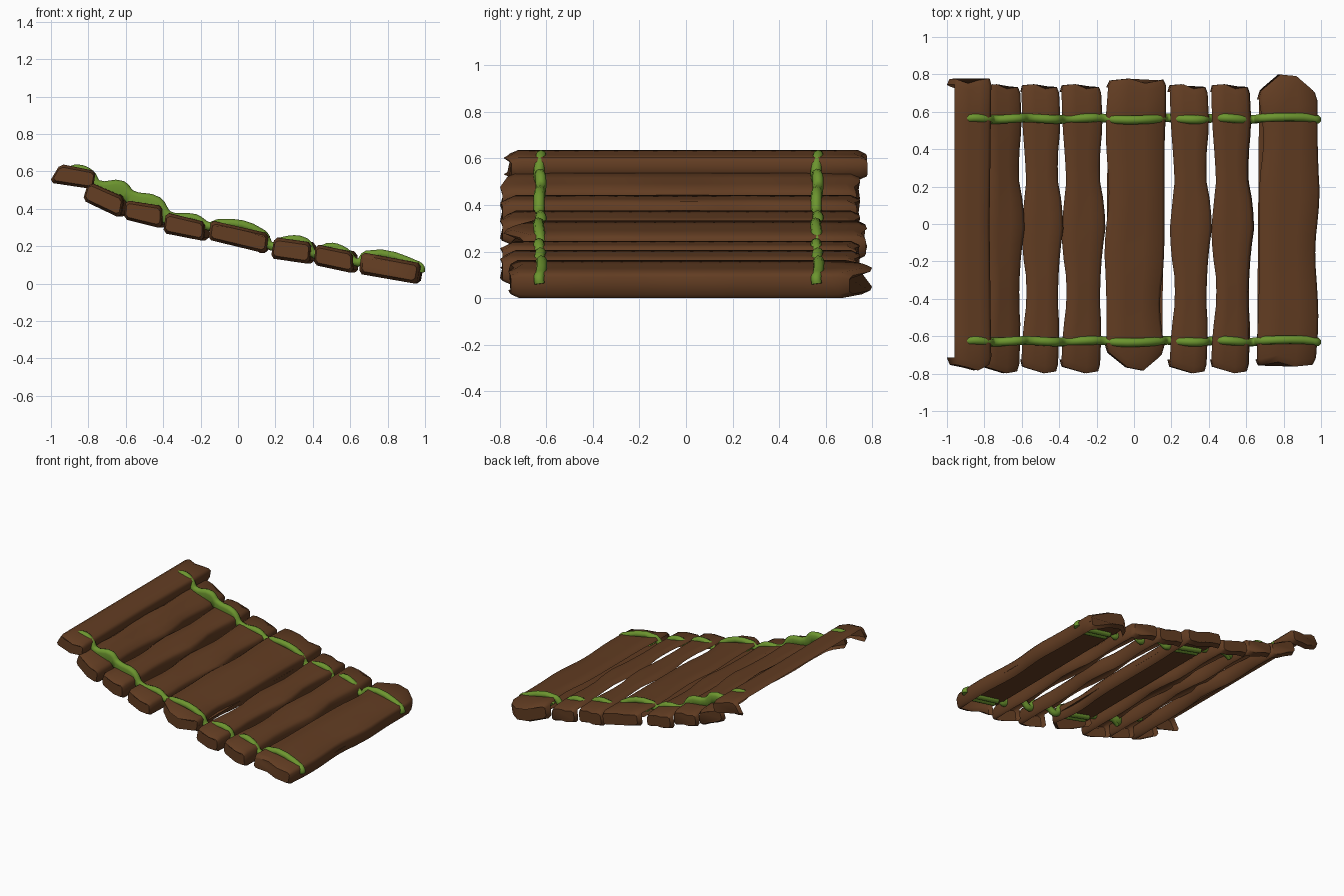
import bpy, bmesh, math

if "Cube" in bpy.data.objects:
    bpy.data.objects.remove(bpy.data.objects["Cube"])


def material(name, rgb):
    m = bpy.data.materials.new(name)
    m.diffuse_color = (*rgb, 1)
    m.use_nodes = True
    m.node_tree.nodes["Principled BSDF"].inputs["Base Color"].default_value = m.diffuse_color
    return m


BROWN = material("dark brown wood", (0.122, 0.046, 0.016))
GREEN = material("vine green", (0.150, 0.300, 0.028))


def sample(vals, t):
    """Piecewise linear lookup of evenly spaced values, t in 0..1."""
    f = max(0, min(1, t)) * (len(vals) - 1)
    i = min(int(f), len(vals) - 2)
    return vals[i] + (vals[i + 1] - vals[i]) * (f - i)


# Edge wobble along the length (front to back) and end outlines across the width
NARROW = dict(left=[0, .0, .012, .028, .025, .006, .0, .012, .026, .018, .008, .0, .0],
              right=[-.012, -.006, -.004, -.012, -.008, .0, .018, .012, -.012, -.012, .0, .004, -.008],
              front=[.04, .02, .0, .015], back=[-.01, -.0, -.03, -.015], y=(-.80, .75))
WIDE = dict(left=[.0, .0, .0, .0, -.005, -.012, .0, .014, .01, .0, -.004, .0, .012],
            right=[.0, .0, -.02, -.026, -.008, .0, .0, .0, .0, .0, .004, .012, .008],
            front=[.11, .02, .0, .10], back=[-.015, .0, -.03, -.005], y=(-.785, .78))
# The lowest plank is the wide one turned half around
TURNED = dict(left=[-v for v in WIDE["right"][::-1]], right=[-v for v in WIDE["left"][::-1]],
              front=[.005, .03, .0, .015], back=[-.10, .0, -.01, -.11], y=(-.765, .80))
PLAIN = dict(left=[0] * 3, right=[.01, 0, .01], front=[.035, .02, .0, .04],
             back=[.0, -.03, -.01, .0], y=(-.785, .78))


def finish(name, bm, angle=60):
    me = bpy.data.meshes.new(name)
    bm.to_mesh(me)
    bm.free()
    ob = bpy.data.objects.new(name, me)
    bpy.context.collection.objects.link(ob)
    me.materials.append(BROWN)
    smooth(ob, angle)


def smooth(ob, angle):
    bpy.ops.object.select_all(action='DESELECT')
    ob.select_set(True)
    bpy.context.view_layer.objects.active = ob
    bpy.ops.object.shade_smooth_by_angle(angle=math.radians(angle))


def plank(name, tl, tr, br, bl, kind, lining=False):
    """Shell open on its hidden uphill side and underside."""
    w = tr[0] - tl[0]
    cu, cv = .016 / w, .16
    ring = [(cu, 1), (.35, 1), (.65, 1), (1 - cu, 1), (1, 1 - cv), (1, cv),
            (1 - cu, 0), (.65, 0), (.35, 0), (cu, 0), (0, cv), (0, 1 - cv)]
    y0, y1 = kind["y"]
    n = 18

    def place(u, v, y):
        t = (y - y0) / (y1 - y0)
        x, z = [(tl[i] * (1 - u) + tr[i] * u) * v + (bl[i] * (1 - u) + br[i] * u) * (1 - v) for i in (0, 1)]
        return x + sample(kind["left"], t) * (1 - u) + sample(kind["right"], t) * u, z

    bm = bmesh.new()
    rings = []
    for i in range(n + 1):
        near, far = i, n - i
        if near < 2:
            y, ends = y0 + .035 * near, kind["front"]
        elif far < 2:
            y, ends = y1 - .035 * far, kind["back"]
        else:
            y, ends = y0 + .19 + (y1 - y0 - .38) * (i - 2) / (n - 4), None
        loop = []
        for u, v in ring:
            if near == 0 or far == 0:
                u, v = .5 + (u - .5) * .92, .5 + (v - .5) * .72
            x, z = place(u, v, y)
            loop.append(bm.verts.new((x, y + (sample(ends, u) if ends else 0), z)))
        rings.append(loop)
    k = len(ring)
    hollow = []
    for i, (a, b) in enumerate(zip(rings, rings[1:])):
        for j in range(k):
            f = bm.faces.new((a[j], a[(j + 1) % k], b[(j + 1) % k], b[j]))
            if 6 <= j <= 10 and 1 <= i < n - 1:
                hollow.append(f)
    bm.faces.new(rings[0])
    bm.faces.new(rings[-1][::-1])
    bmesh.ops.recalc_face_normals(bm, faces=bm.faces)
    bmesh.ops.delete(bm, geom=hollow, context='FACES')
    finish(name, bm)
    if lining:  # recessed underside of the wide planks
        bm = bmesh.new()
        bm.faces.new([bm.verts.new((place(u, .5, y)[0], y, place(u, .5, y)[1]))
                      for u, y in ((.02, -.68), (.02, .7), (.98, .7), (.98, -.68))])
        bm.normal_update()
        if bm.faces[:][0].normal.z > 0:
            bmesh.ops.reverse_faces(bm, faces=bm.faces)
        finish(name + "_underside", bm)


def rope(name, y, pts, radius, drop=0):
    cu = bpy.data.curves.new(name, 'CURVE')
    cu.dimensions = '3D'
    cu.bevel_depth = radius
    cu.bevel_resolution = 2
    cu.resolution_u = 4
    cu.use_fill_caps = True
    sp = cu.splines.new('BEZIER')
    sp.bezier_points.add(len(pts) - 1)
    for i, (p, (x, z)) in enumerate(zip(sp.bezier_points, pts)):
        p.co = (x, y + .005 * math.sin(i * 1.7), z - radius)
        p.handle_left_type = p.handle_right_type = 'AUTO'
    cu.materials.append(GREEN)
    ob = bpy.data.objects.new(name, cu)
    bpy.context.collection.objects.link(ob)
    bpy.ops.object.select_all(action='DESELECT')
    ob.select_set(True)
    bpy.context.view_layer.objects.active = ob
    bpy.ops.object.convert(target='MESH')
    ob = bpy.context.object
    # deepen the lower half so the rope sits down on the uphill planks
    low = [v.index for v in ob.data.vertices if v.normal.z < -.15 and -.8 < v.co.x < -.35]
    for i in low:
        ob.data.vertices[i].co.z -= drop
    smooth(ob, 60)


# Planks from the upper left to the lower right
plank("plank_1", (-.95, .64), (-.77, .602), (-.785, .505), (-1.01, .54), PLAIN)
plank("plank_2", (-.80, .545), (-.60, .462), (-.62, .35), (-.83, .445), NARROW)
plank("plank_3", (-.60, .445), (-.395, .415), (-.40, .295), (-.61, .345), NARROW)
plank("plank_4", (-.385, .38), (-.17, .33), (-.175, .228), (-.40, .27), NARROW)
plank("plank_5", (-.145, .338), (.165, .268), (.15, .16), (-.16, .235), WIDE, True)
plank("plank_6", (.195, .248), (.40, .22), (.39, .105), (.175, .135), NARROW)
plank("plank_7", (.415, .21), (.62, .17), (.625, .055), (.405, .10), NARROW)
plank("plank_8", (.67, .168), (.985, .108), (.965, -.002), (.655, .052), TURNED, True)

# Vine ropes draped over the planks
PATH = [(-.90, .625), (-.86, .637), (-.79, .61), (-.75, .555), (-.62, .55), (-.57, .50), (-.43, .465),
        (-.37, .388), (-.23, .372), (-.15, .328), (-.1, .346), (.13, .29), (.18, .222), (.24, .25),
        (.36, .245), (.41, .18), (.48, .218), (.57, .195), (.64, .135), (.69, .178),
        (.95, .125), (.976, .108), (.977, .085)]
for side, y in (("front", -.627), ("back", .563)):
    rope(side + "_rope", y, PATH, .0235, .035)
    # pairs of strands showing under the wide planks
    for tag, a, b in (("middle", (-.10, .285), (.11, .235)), ("lower", (.71, .113), (.92, .074))):
        for d in (-.02, .02):
            rope(f"{side}_{tag}_under_strand_{'a' if d < 0 else 'b'}", y + d, [a, b], .019)
